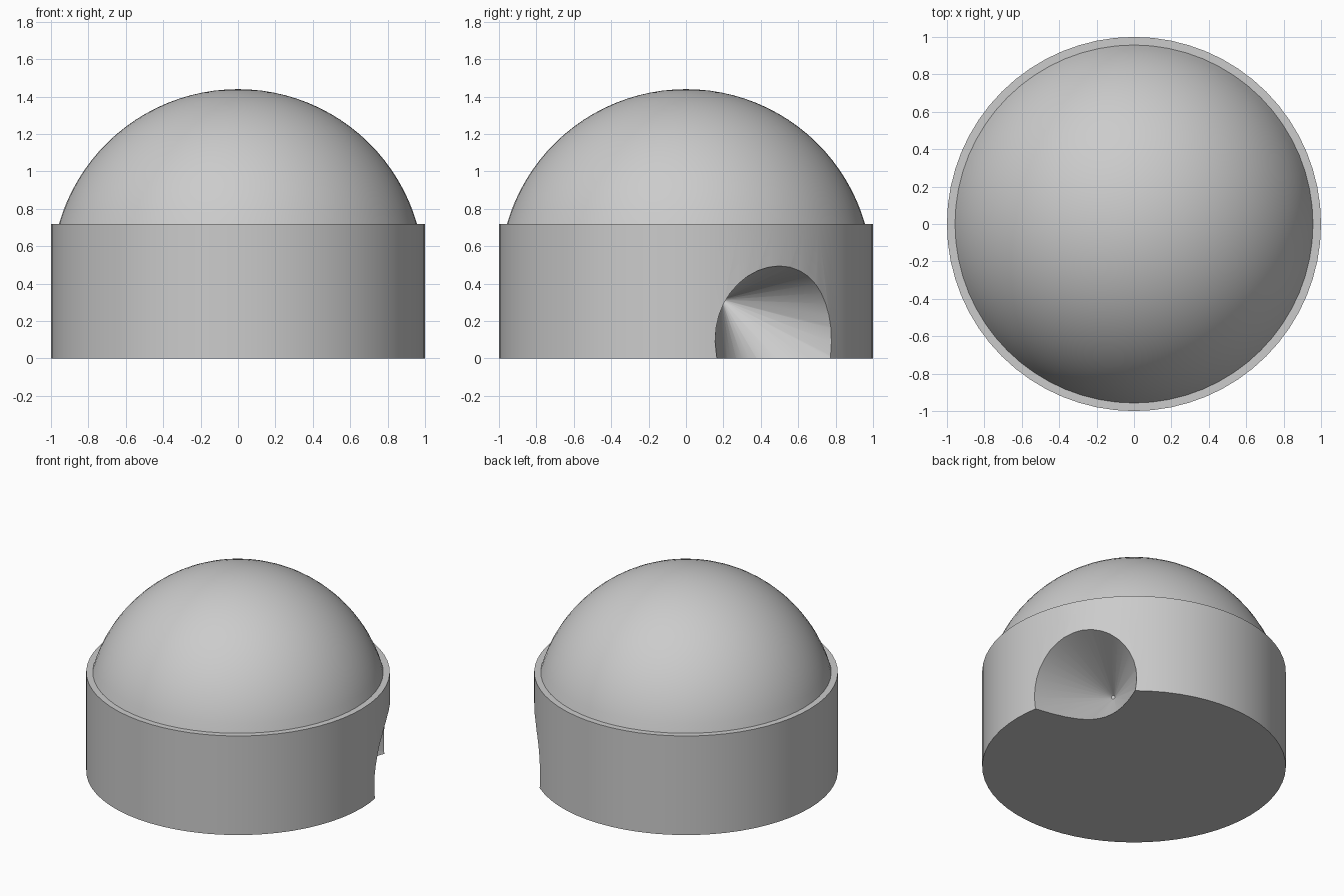
import bpy, bmesh, math
from mathutils import Vector

cube = bpy.data.objects.get("Cube")
if cube:
    bpy.data.objects.remove(cube, do_unlink=True)

SEGMENTS = 64
RIM_Z, DOME_R, TOP_Z = 0.72, 0.957, 1.44

grey = bpy.data.materials.new("light grey")
grey.use_nodes = True
colour = (0.6, 0.6, 0.6, 1)
grey.diffuse_color = colour
grey.node_tree.nodes["Principled BSDF"].inputs["Base Color"].default_value = colour


def add_object(name, bm):
    mesh = bpy.data.meshes.new(name)
    bmesh.ops.recalc_face_normals(bm, faces=bm.faces)
    bm.to_mesh(mesh)
    bm.free()
    mesh.materials.append(grey)
    obj = bpy.data.objects.new(name, mesh)
    bpy.context.collection.objects.link(obj)
    return obj


# Domed body: a drum, a narrow flat rim and a spherical cap, turned as one solid
cap_h = TOP_Z - RIM_Z
sphere_r = (DOME_R ** 2 + cap_h ** 2) / (2 * cap_h)
centre_z = TOP_Z - sphere_r
start = math.asin(DOME_R / sphere_r)
RINGS = 20
profile = [(0, 0), (1, 0), (1, RIM_Z)]
for i in range(RINGS + 1):
    a = start * (1 - i / RINGS)
    profile.append((sphere_r * math.sin(a), centre_z + sphere_r * math.cos(a)))

bm = bmesh.new()
verts = [bm.verts.new((r, 0, z)) for r, z in profile]
edges = [bm.edges.new(pair) for pair in zip(verts, verts[1:])]
bmesh.ops.spin(bm, geom=verts + edges, axis=(0, 0, 1), cent=(0, 0, 0),
               angle=math.tau, steps=SEGMENTS, use_merge=False)
bmesh.ops.remove_doubles(bm, verts=bm.verts, dist=0.0005)
body = add_object("domed_body", bm)

# Conical socket: opens outward and slightly downward through the drum wall
heading, tilt, half_angle = math.radians(30), math.radians(15.5), math.radians(31.7)
tip = Vector((0.4 * math.cos(heading), 0.4 * math.sin(heading), 0.31))
axis = Vector((math.cos(heading) * math.cos(tilt),
               math.sin(heading) * math.cos(tilt), -math.sin(tilt)))
length, tip_r = 1.2, 0.012
bm = bmesh.new()
bmesh.ops.create_cone(bm, cap_ends=True, segments=32, radius1=tip_r,
                      radius2=tip_r + length * math.tan(half_angle), depth=length)
cutter = add_object("socket_cutter", bm)
cutter.rotation_mode = 'QUATERNION'
cutter.rotation_quaternion = axis.to_track_quat('Z', 'Y')
cutter.location = tip + axis * length / 2
cutter.hide_render = True

cut = body.modifiers.new("socket", 'BOOLEAN')
cut.operation = 'DIFFERENCE'
cut.solver = 'EXACT'
cut.object = cutter
bpy.context.view_layer.update()

for obj in bpy.context.selected_objects:
    obj.select_set(False)
body.select_set(True)
bpy.context.view_layer.objects.active = body
bpy.ops.object.modifier_apply(modifier=cut.name)
bpy.data.objects.remove(cutter, do_unlink=True)
bpy.ops.object.shade_smooth_by_angle(angle=math.radians(30))
